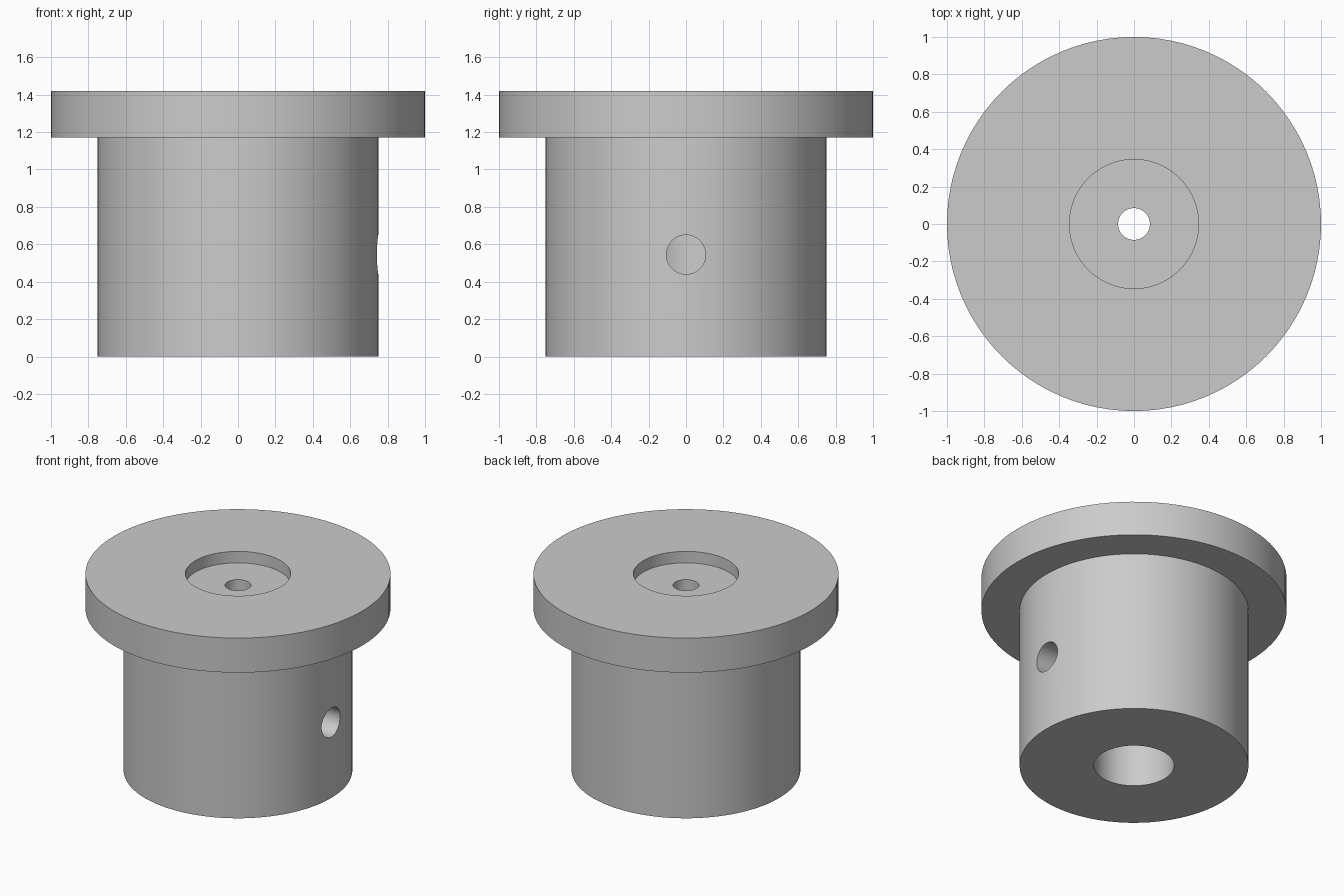
import bpy
import bmesh
from math import radians, tau
from mathutils import Matrix

SEGMENTS = 96
HEIGHT, FLANGE_BASE = 1.42, 1.17
FLANGE_R, BODY_R, BORE_R = 1.0, 0.75, 0.263
RECESS_R, RECESS_Z = 0.345, 1.337
SCREW_R, BORE_TOP = 0.085, 1.17
SIDE_R, SIDE_Z = 0.105, 0.545

if "Cube" in bpy.data.objects:
    bpy.data.objects.remove(bpy.data.objects["Cube"])

grey = bpy.data.materials.new("plain grey")
grey.use_nodes = True
colour = (0.6, 0.6, 0.6, 1)
grey.diffuse_color = colour
grey.node_tree.nodes["Principled BSDF"].inputs["Base Color"].default_value = colour


def make_object(name, bm):
    bmesh.ops.recalc_face_normals(bm, faces=bm.faces)
    mesh = bpy.data.meshes.new(name)
    bm.to_mesh(mesh)
    bm.free()
    mesh.materials.append(grey)
    obj = bpy.data.objects.new(name, mesh)
    bpy.context.collection.objects.link(obj)
    return obj


# Flanged body: closed radius/height section spun round the z axis
section = [
    (BORE_R, 0), (BODY_R, 0), (BODY_R, FLANGE_BASE),
    (FLANGE_R, FLANGE_BASE), (FLANGE_R, HEIGHT), (RECESS_R, HEIGHT),
    (RECESS_R, RECESS_Z), (SCREW_R, RECESS_Z),
    (SCREW_R, BORE_TOP), (BORE_R, BORE_TOP),
]
bm = bmesh.new()
ring = [bm.verts.new((r, 0, z)) for r, z in section]
edges = [bm.edges.new((a, b)) for a, b in zip(ring, ring[1:] + ring[:1])]
bmesh.ops.spin(bm, geom=ring + edges, cent=(0, 0, 0), axis=(0, 0, 1),
               angle=tau, steps=SEGMENTS, use_merge=True)
bmesh.ops.remove_doubles(bm, verts=bm.verts, dist=0.0001)
body = make_object("flanged_bushing", bm)

# Set screw hole from the left side into the bore
bm = bmesh.new()
bmesh.ops.create_cone(bm, cap_ends=True, segments=48, radius1=SIDE_R,
                      radius2=SIDE_R, depth=0.9,
                      matrix=Matrix.Translation((0.5, 0, SIDE_Z))
                      @ Matrix.Rotation(radians(90), 4, "Y"))
cutter = make_object("side_hole_cutter", bm)
cutter.hide_render = True

cut = body.modifiers.new("side hole", "BOOLEAN")
cut.operation = "DIFFERENCE"
cut.solver = "EXACT"
cut.object = cutter

bpy.ops.object.select_all(action="DESELECT")
body.select_set(True)
bpy.context.view_layer.objects.active = body
bpy.ops.object.modifier_apply(modifier=cut.name)
bpy.data.objects.remove(cutter)
bpy.ops.object.shade_smooth_by_angle(angle=radians(30))
